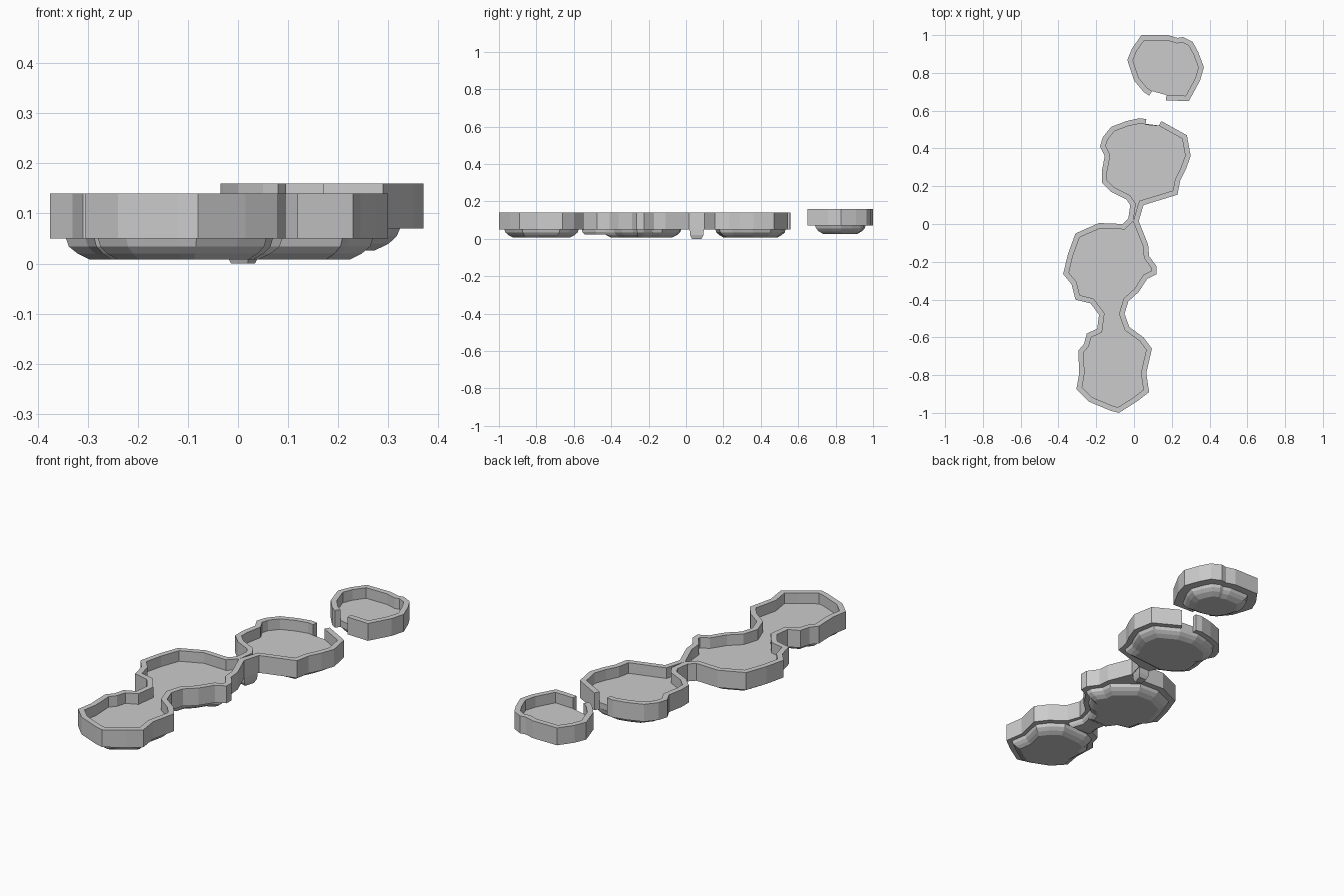
import bpy, bmesh
from mathutils import Vector

if "Cube" in bpy.data.objects:
    bpy.data.objects.remove(bpy.data.objects["Cube"])

WALL = 0.028

# Outlines run counter-clockwise, one list per stretch of shoreline
north_w = [(.065, .555), (.03, .56), (-.04, .545), (-.12, .515), (-.165, .46), (-.18, .41),
           (-.155, .36), (-.17, .28), (-.17, .22), (-.12, .17), (-.04, .13)]
neck_w = [(-.02, .10), (-.03, .03)]
mid_w = [(-.06, 0), (-.185, .005), (-.31, -.05), (-.35, -.16), (-.375, -.265),
         (-.33, -.32), (-.31, -.40), (-.23, -.42), (-.185, -.48)]
south = [(-.195, -.555), (-.25, -.58), (-.265, -.635), (-.295, -.67), (-.29, -.79),
         (-.305, -.875), (-.24, -.94), (-.12, -.99), (-.08, -1), (.015, -.94),
         (.08, -.89), (.065, -.79), (.095, -.66), (.05, -.60), (-.025, -.545)]
mid_e = [(-.05, -.475), (-.03, -.41), (.025, -.36), (.07, -.29), (.12, -.265),
         (.12, -.225), (.08, -.17), (.075, -.11)]
neck_e = [(.025, .015), (.05, .10)]
north_e = [(.23, .155), (.245, .23), (.275, .29), (.30, .36), (.28, .47), (.145, .545)]
islet = [(.17, .655), (.29, .65), (.35, .76), (.37, .83), (.34, .91), (.31, .965),
         (.26, .99), (.23, .985), (.18, 1), (.04, 1), (-.01, .93), (-.035, .87),
         (-.03, .85), (0, .76), (.05, .70), (.08, .68)]


def inset_path(pts, dist):
    """Offset an open path to its left with mitred corners."""
    pts = [Vector(p) for p in pts]
    out = []
    for i, p in enumerate(pts):
        dirs = []
        if i > 0:
            dirs.append((p - pts[i - 1]).normalized())
        if i < len(pts) - 1:
            dirs.append((pts[i + 1] - p).normalized())
        normals = [Vector((-d.y, d.x)) for d in dirs]
        n = sum(normals, Vector((0, 0))).normalized()
        out.append(p + n * dist / max(n.dot(normals[0]), 0.75))
    return out


def finish(bm, name):
    bmesh.ops.recalc_face_normals(bm, faces=bm.faces)
    bmesh.ops.triangulate(bm, faces=[f for f in bm.faces if len(f.verts) > 4])
    mesh = bpy.data.meshes.new(name)
    bm.to_mesh(mesh)
    bm.free()
    ob = bpy.data.objects.new(name, mesh)
    bpy.context.collection.objects.link(ob)
    return ob


def loft(name, rings, closed_path=True):
    """Skin a stack of rings and cap both ends."""
    bm = bmesh.new()
    vs = [[bm.verts.new(p) for p in r] for r in rings]
    n = len(vs[0])
    for a, b in zip(vs, vs[1:]):
        for i in range(n):
            j = (i + 1) % n
            bm.faces.new((a[i], a[j], b[j], b[i]))
    bm.faces.new(vs[0])
    bm.faces.new(vs[-1])
    return finish(bm, name)


def tray(name, path, z_low, z_floor, z_top):
    """Rim wall open at the gap, plus the floor inside it."""
    inner = inset_path(path, WALL)
    sections = [[(*o, z_low), (*o, z_top), (*i, z_top), (*i, z_low)]
                for o, i in zip(path, inner)]
    loft(name + "_wall", sections)
    loft(name + "_floor", [[(*p, z) for p in inner] for z in (z_low, z_floor)])


def bowl(name, pts, levels):
    """Underside basin: the outline shrunk in steps as it goes down."""
    lo = Vector((min(p[0] for p in pts), min(p[1] for p in pts)))
    hi = Vector((max(p[0] for p in pts), max(p[1] for p in pts)))
    c = (lo + hi) / 2
    loft(name, [[(*(c + (Vector(p) - c) * s), z) for p in pts] for z, s in levels])


# Chain of three linked pools, and the separate islet
chain = north_w + neck_w + mid_w + south + mid_e + neck_e + north_e
tray("chain", chain, 0.05, 0.085, 0.14)
tray("islet", islet, 0.07, 0.105, 0.16)

# Faceted undersides
steps = [(.055, .88), (.034, .85), (.02, .78), (.008, .68)]
bowl("north_underside", north_e + north_w, steps)
bowl("middle_underside", mid_w + mid_e, steps)
bowl("south_underside", south, steps)
bowl("islet_underside", islet, [(.075, .78), (.055, .74), (.04, .66), (.026, .52)])

# Small lumps under the two channels
bowl("north_channel_underside", neck_w + neck_e, [(.055, .9), (.02, .85), (0, .6)])
bowl("south_channel_underside", [(-.185, -.41), (-.17, -.48), (-.18, -.56), (-.04, -.56),
                                 (-.065, -.48), (-.05, -.41)],
     [(.055, .98), (.035, .92), (.022, .75)])
